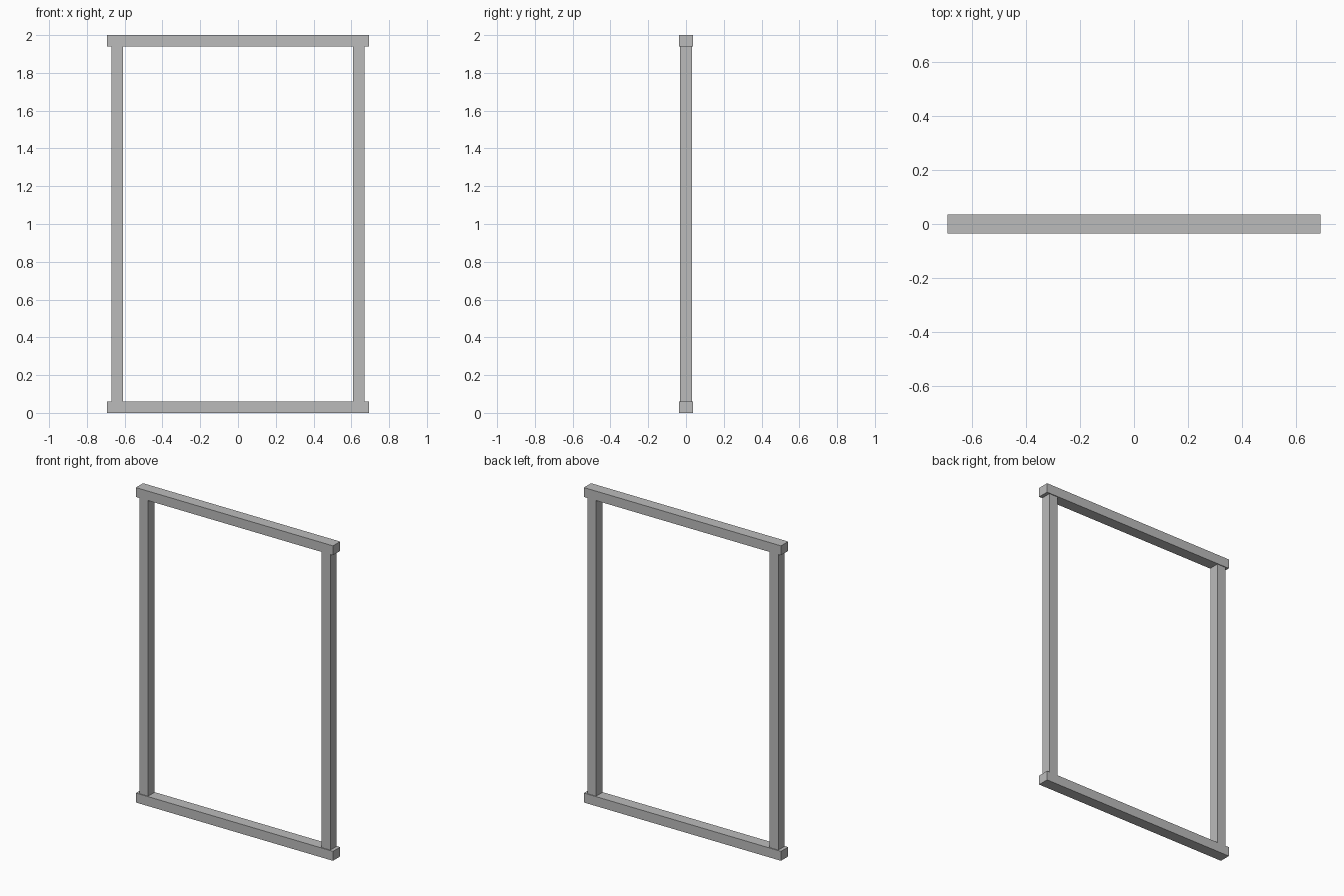
import bpy

default = bpy.data.objects.get("Cube")
if default:
    bpy.data.objects.remove(default, do_unlink=True)

# Single grey finish
grey = bpy.data.materials.new("plain grey")
grey.use_nodes = True
colour = (0.5, 0.5, 0.5, 1)
grey.diffuse_color = colour
grey.node_tree.nodes["Principled BSDF"].inputs["Base Color"].default_value = colour

HEIGHT = 2.0
RAIL_LENGTH, RAIL_DEPTH, RAIL_HEIGHT = 1.385, 0.072, 0.06
POST_WIDTH, POST_DEPTH, POST_X = 0.06, 0.062, 0.64


def bar(name, size, location):
    bpy.ops.mesh.primitive_cube_add(size=1, location=location)
    obj = bpy.context.object
    obj.name = name
    obj.scale = size
    bpy.ops.object.transform_apply(location=False, rotation=False, scale=True)
    obj.data.materials.append(grey)
    return obj


# Horizontal rails, overhanging the posts at both ends
rail_size = (RAIL_LENGTH, RAIL_DEPTH, RAIL_HEIGHT)
bar("bottom_rail", rail_size, (0, 0, RAIL_HEIGHT / 2))
bar("top_rail", rail_size, (0, 0, HEIGHT - RAIL_HEIGHT / 2))

# Upright posts between the rails
post_size = (POST_WIDTH, POST_DEPTH, HEIGHT - 2 * RAIL_HEIGHT)
for side, sign in (("left", 1), ("right", -1)):
    bar(side + "_post", post_size, (sign * POST_X, 0, HEIGHT / 2))
